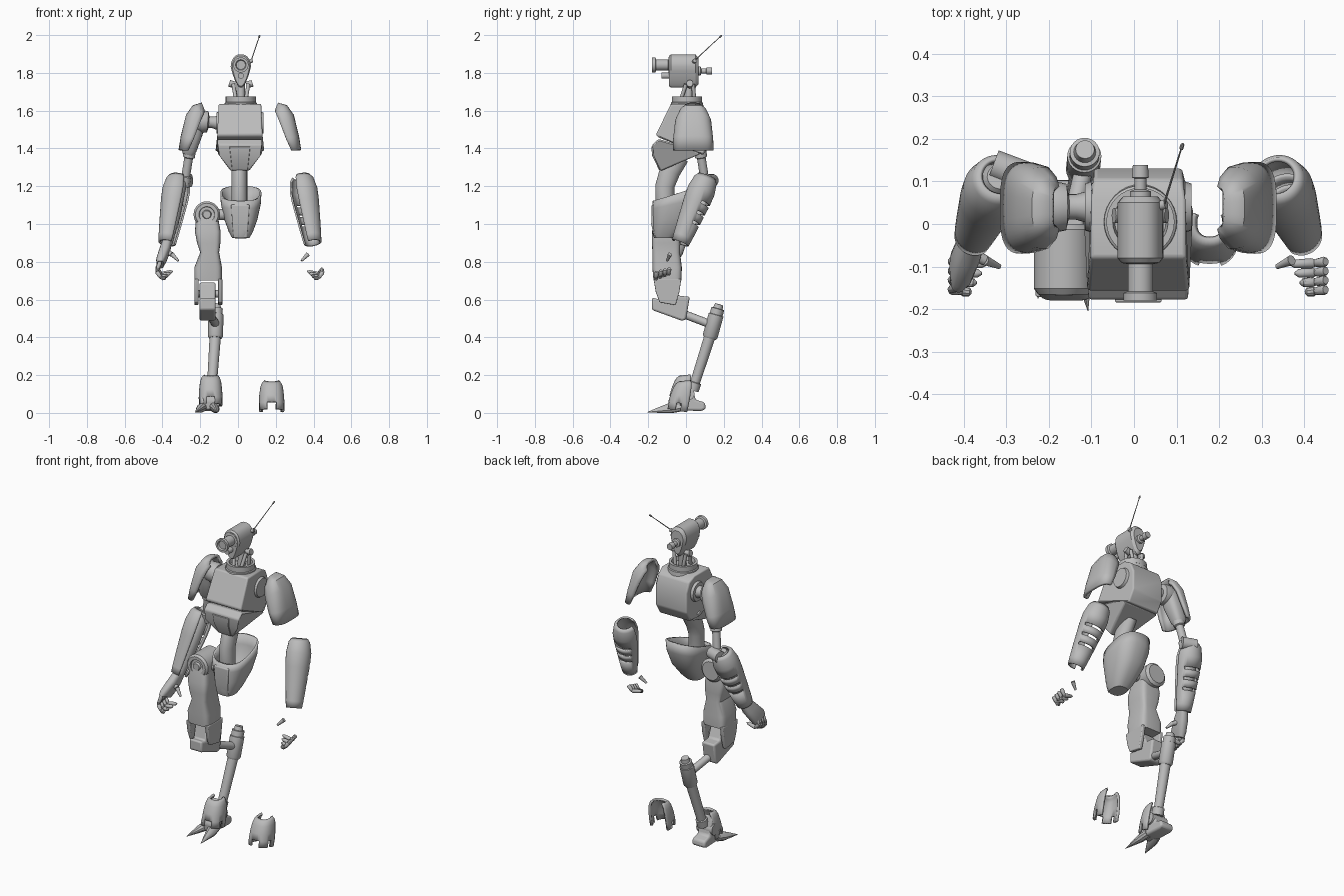
import bpy, bmesh, math
from mathutils import Vector as V

if "Cube" in bpy.data.objects:
    bpy.data.objects.remove(bpy.data.objects["Cube"])

grey = bpy.data.materials.new("plain grey")
grey.use_nodes = True
grey.diffuse_color = (0.5, 0.5, 0.5, 1)
grey.node_tree.nodes["Principled BSDF"].inputs["Base Color"].default_value = (0.5, 0.5, 0.5, 1)
MID = 0.01  # mirror plane of the body


def finish(name, bm, bevel=0, thick=0):
    if not thick:
        bmesh.ops.recalc_face_normals(bm, faces=bm.faces)
    me = bpy.data.meshes.new(name)
    bm.to_mesh(me)
    bm.free()
    me.materials.append(grey)
    ob = bpy.data.objects.new(name, me)
    bpy.context.collection.objects.link(ob)
    if thick:
        m = ob.modifiers.new("thickness", 'SOLIDIFY')
        m.thickness, m.offset = thick, 0
    if bevel:
        m = ob.modifiers.new("bevel", 'BEVEL')
        m.width, m.segments, m.limit_method = bevel, 3, 'ANGLE'
    bpy.context.view_layer.objects.active = ob
    for o in bpy.context.selected_objects:
        o.select_set(False)
    ob.select_set(True)
    bpy.ops.object.shade_smooth_by_angle(angle=math.radians(35))
    return ob


def sweep(name, rings, segs=24, arc=None, p=1, thick=0, hole=None):
    """Loft rings (centre, u, v); arc in degrees leaves the surface open."""
    bm = bmesh.new()
    a0, a1 = [math.radians(a) for a in (arc or (0, 360))]
    n = segs + 1 if arc else segs
    rows = []
    for c, u, v in rings:
        row = []
        for k in range(n):
            a = a0 + (a1 - a0) * k / segs
            co, si = [math.copysign(abs(q) ** p, q) if abs(q) > 1e-6 else 0 for q in (math.cos(a), math.sin(a))]
            row.append(bm.verts.new(V(c) + V(u) * co + V(v) * si))
        rows.append(row)
    for i in range(len(rows) - 1):
        for k in range(segs):
            j = (k + 1) % n
            if not (hole and hole(i, k)):
                bm.faces.new((rows[i][k], rows[i][j], rows[i + 1][j], rows[i + 1][k]))
    if not thick:
        bm.faces.new(rows[0][::-1])
    if not arc:
        bm.faces.new(rows[-1])
    loose = [v for v in bm.verts if not v.link_faces]
    bmesh.ops.delete(bm, geom=loose, context='VERTS')
    return finish(name, bm, 0, thick)


def lathe(name, a, b, prof, segs=20, out=(0, 1, 0.02), flat=1, **kw):
    """Turned part from a to b; profile holds (fraction, radius)."""
    d = (V(b) - V(a)).normalized()
    u = V(out) - d * V(out).dot(d)
    u = u.normalized() if u.length > 0.1 else d.orthogonal().normalized()
    v = d.cross(u)
    return sweep(name, [(V(a).lerp(V(b), t), u * r, v * r * flat) for t, r in prof], segs, **kw)


def rod(name, a, b, r, r2=None, segs=16):
    return lathe(name, a, b, [(0, r), (1, r if r2 is None else r2)], segs)


def prism(name, pts, x0, x1, bevel=0.01, taper=None):
    """Side profile of (y, z) points, extruded across x."""
    bm = bmesh.new()
    mid = (x0 + x1) / 2
    ends = []
    for x in (x0, x1):
        ends.append([bm.verts.new((mid + (x - mid) * (taper(y, z) if taper else 1), y, z)) for y, z in pts])
    n = len(pts)
    for k in range(n):
        bm.faces.new([ends[0][k], ends[0][(k + 1) % n], ends[1][(k + 1) % n], ends[1][k]])
    bm.faces.new(ends[0])
    bm.faces.new(ends[1])
    return finish(name, bm, bevel)


def mirror(ob, name):
    bm = bmesh.new()
    bm.from_mesh(ob.data)
    for v in bm.verts:
        v.co.x = 2 * MID - v.co.x
    bmesh.ops.reverse_faces(bm, faces=bm.faces)
    m = ob.modifiers.get("thickness")
    return finish(name, bm, 0, m.thickness if m else 0)


# Head: teardrop shell, lens, lower sensor, rear plug, antenna
HX = 0.015
head = sweep("head", [((HX, y, 1.81), (w, 0, 0), (0, 0, h)) for y, w, h in
                      [(-.09, .047, .08), (-.08, .055, .088), (.05, .055, .088), (.065, .042, .07)]], 32, p=.8)
for v in head.data.vertices:
    v.co.x = HX + (v.co.x - HX) * min(1, .5 + max(0, v.co.z - 1.735) * 5)
lathe("lens", (HX, -.08, 1.842), (HX, -.18, 1.842),
      [(0, .042), (.12, .042), (.14, .03), (.78, .03), (.82, .04), (1, .04), (1, .028), (.9, .024)])
rod("lower_sensor", (HX, -.07, 1.785), (HX, -.13, 1.785), .016)
lathe("rear_plug", (HX, .05, 1.81), (HX, .138, 1.81), [(0, .025), (.3, .025), (.35, .014), (.65, .014), (.67, .02), (1, .018)])
rod("antenna_base", (.05, .04, 1.855), (.075, .047, 1.866), .011)
lathe("antenna", (.07, .045, 1.865), (.115, .19, 2), [(0, .003), (.9, .002), (.91, .005), (.97, .005), (1, .001)], 8)

# Neck: collar and splayed struts
lathe("collar", (HX, .005, 1.60), (HX, .005, 1.675), [(0, .09), (.55, .085), (.6, .08), (1, .08), (1, .065), (.7, .06)], 32)
rod("neck_core", (HX, .01, 1.63), (HX, .02, 1.76), .022)
for k, sx in enumerate((-1, 1)):
    for j, y in enumerate((-.03, .045)):
        rod("neck_strut_%d%d" % (k, j), (HX + sx * .025, y, 1.65), (HX + sx * .04, y * .5 + .015, 1.74), .01)
    rod("neck_joint_%d" % k, (HX + sx * .03, .02, 1.735), (HX + sx * .062, .02, 1.745), .018)

# Torso, abdomen and waist
prism("torso", [(-.08, 1.635), (.06, 1.635), (.105, 1.61), (.13, 1.55), (.13, 1.43), (.09, 1.365), (.03, 1.39), (-.15, 1.46), (-.158, 1.475)],
      -.11, .13, .024, lambda y, z: .87 if y > .08 else (.94 if z > 1.6 else 1))
prism("abdomen", [(-.145, 1.45), (-.178, 1.42), (-.172, 1.36), (-.135, 1.28), (-.03, 1.325), (.075, 1.37), (.03, 1.40)],
      -.108, .128, .008, lambda y, z: min(1, .4 + (z - 1.28) * 7))
prism("abdomen_panel", [(-.15, 1.41), (-.184, 1.41), (-.179, 1.36), (-.142, 1.285), (-.12, 1.29)], -.045, .065, .003,
      lambda y, z: .75 + (z - 1.285) * 2)
for sx, x, o in (("right", -.1, -.015), ("left", .12, .015)):
    rod(sx + "_shoulder_socket", (x, .04, 1.535), (x + o, .04, 1.535), .06, .055, 24)
sweep("waist", [((.007, y, z), (.042, 0, 0), (0, v, s)) for y, z, v, s in
      [(-.04, 1.36, .05, -.03), (-.085, 1.28, .05, -.025), (-.112, 1.2, .05, -.008), (-.112, 1.1, .05, 0), (-.11, 1.0, .03, 0)]])

# Pelvis bowl with front plate
sweep("pelvis", [((.015, y, z), (w, 0, 0), (0, d, t)) for y, z, w, d, t in
      [(-.045, 1.162, .103, .125, .04), (-.05, 1.11, .1, .125, .03), (-.066, 1.03, .083, .106, .018),
       (-.1, .96, .058, .072, .005), (-.115, .93, .042, .05, 0)]], 32, p=.75, thick=.012)
prism("pelvis_plate", [(-.15, 1.11), (-.182, 1.1), (-.184, 1.0), (-.168, .925), (-.14, .93)], -.038, .062, .006,
      lambda y, z: .75 + (z - .925) * 1.3)

# Hip and thigh
lathe("hip", (-.165, .0, 1.05), (-.165, -.165, 1.05),
      [(0, .055), (.08, .07), (.92, .07), (1, .06), (1, .042), (.95, .04), (.95, .025), (1.02, .02)], 32)
rod("hip_axle", (-.14, -.09, 1.05), (-.06, -.09, 1.05), .03)
sweep("thigh", [((x, y, z), (w, 0, 0), (0, d, 0)) for x, y, z, w, d in
      [(-.165, -.1, 1.06, .055, .055), (-.16, -.105, .96, .068, .075), (-.155, -.105, .9, .062, .075), (-.15, -.105, .85, .05, .073),
       (-.158, -.1, .77, .073, .078), (-.158, -.098, .70, .073, .074)]], 32, p=.4)
FORK = [(-.172, .71), (-.025, .71), (-.035, .64), (-.055, .57), (-.14, .585), (-.16, .64)]
for k, x in enumerate((-.231, -.105)):
    prism("thigh_fork_%d" % k, FORK, x, x + .022, .005)

# Knee, strut and shin
prism("knee_housing", [(-.18, .61), (-.18, .545), (-.02, .487), (0, .495), (.02, .615), (-.04, .62), (-.07, .69), (-.12, .69), (-.14, .6)],
      -.204, -.118, .014)
rod("knee_pin", (-.228, -.09, .63), (-.085, -.09, .63), .02)
rod("knee_strut", (-.155, -.03, .53), (-.115, .14, .465), .022)
lathe("shin_sleeve", (-.115, .175, .575), (-.12, .125, .395),
      [(0, .022), (.12, .026), (.13, .035), (.3, .035), (.31, .04), (.94, .04), (1, .033)], 24)
lathe("shin", (-.12, .128, .41), (-.14, .035, .12), [(0, .03), (.85, .026), (.86, .033), (1, .033)])

# Foot, toes and ankle guards
prism("foot", [(-.08, .015), (-.085, .07), (-.03, .14), (.02, .185), (.035, .14), (.05, .07), (.1, .055), (.105, .02), (.08, .01)],
      -.198, -.11, .012)
rod("ankle_pin", (-.205, .01, .1), (-.1, .01, .1), .035)
for k, (x, tip) in enumerate(((-.18, (-.226, -.175, .004)), (-.13, (-.108, -.204, .004)))):
    lathe("toe_%d" % k, (x, -.03, .035), tip, [(0, .03), (.3, .03), (.7, .014), (1, .001)], 10, flat=.8)


def ankle_guard(name, x, lift, s):
    """Leaning horseshoe shell, open at the back, notched at the lower rim."""
    sweep(name, [((x, -.034 + .22 * z, z + lift), (0, -r * s, .012 - z * .1), (r * s * .95, 0, 0)) for z, r in
                 [(.166, .036), (.155, .048), (.135, .056), (.09, .062), (.05, .064), (.01, .063)]],
          24, (-120, 120), .85, .014, lambda i, k: i == 4 and (10 <= k <= 13 or k in (3, 4, 19, 20)))


ankle_guard("left_ankle_guard", .178, 0, 1)
ankle_guard("right_ankle_guard", -.145, .03, .92)

# Right shoulder and upper arm, with plates on both sides
lathe("shoulder_joint", (-.1, .04, 1.535), (-.22, .04, 1.545), [(0, .04), (.3, .03), (.45, .03), (.5, .055), (.7, .06), (1, .055)], 24)
lathe("shoulder_pod", (-.21, .04, 1.59), (-.265, .075, 1.37), [(0, .03), (.12, .05), (.5, .05), (.9, .04), (1, .03)], 20, p=.7)
lathe("upper_arm", (-.25, .07, 1.42), (-.285, .105, 1.2), [(0, .032), (.3, .032), (.32, .023), (.75, .023), (.77, .03), (1, .03)])
rod("elbow", (-.25, .11, 1.23), (-.33, .14, 1.23), .035)
plate = sweep("right_shoulder_plate", [((2 * MID - x, .038, z), (-ux, 0, uz), (0, w, 0)) for x, z, ux, uz, w in
              [(.2, 1.595, .01, .04, .045), (.205, 1.58, .05, .042, .066), (.222, 1.535, .066, .04, .088),
               (.255, 1.45, .06, .015, .098), (.282, 1.39, .045, .0, .1)]], 24, (-90, 90), .65, .016)
mirror(plate, "left_shoulder_plate")

# Forearm shells, slit at the back and open on the inner side, and the right core
A, B = (-.315, .11, 1.25), (-.375, -.03, .90)
SLITS = [.36, .4, .51, .55, .66, .70]
prof = [(0, .044), (.05, .058), (.2, .069)] + [(t, .08 - .036 * t) for t in SLITS] + [(.9, .047), (1, .042)]
shell = lathe("right_forearm_shell", A, B, prof, 32, out=(-.85, .5, 0), arc=(-150, 150), thick=.01,
              hole=lambda i, k: i in (3, 5, 7) and 15 <= k <= 27)
mirror(shell, "left_forearm_shell")
lathe("forearm_core", A, B, [(0, .03), (.1, .05), (.6, .045), (.95, .03), (1.03, .026)])

# Hands: the right is whole, the left has only its finger covers
sweep("palm", [(c, (w, 0, 0), (0, d, -.02)) for c, w, d in
      [((-.375, -.03, .905), .026, .028), ((-.388, -.06, .86), .03, .042), ((-.405, -.1, .81), .028, .05),
       ((-.412, -.115, .785), .02, .046)]], 20, p=.75)
for k in range(4):
    y, z = -.08 - .022 * k, .012 * k
    path = [(-.412, y, .80), (-.43, y - .008, .765 - z * .5), (-.405, y - .012, .735 - z * .6), (-.345 - .012 * k, y - .014, .75 - z)]
    for j in range(3):
        seg = lathe("right_finger_%d_%d" % (k, j), path[j], path[j + 1],
                    [(0, .009), (.15, .012), (.8, .01), (1, .008 if j < 2 else .003)], 10)
        if j:
            mirror(seg, "left_finger_%d_%d" % (k, j))
thumb = [(-.38, -.07, .85), (-.35, -.085, .84), (-.316, -.1, .805)]
rod("right_thumb_base", thumb[0], thumb[1], .013)
tip = rod("right_thumb_tip", thumb[1], thumb[2], .012, .006)
mirror(tip, "left_thumb_tip")
